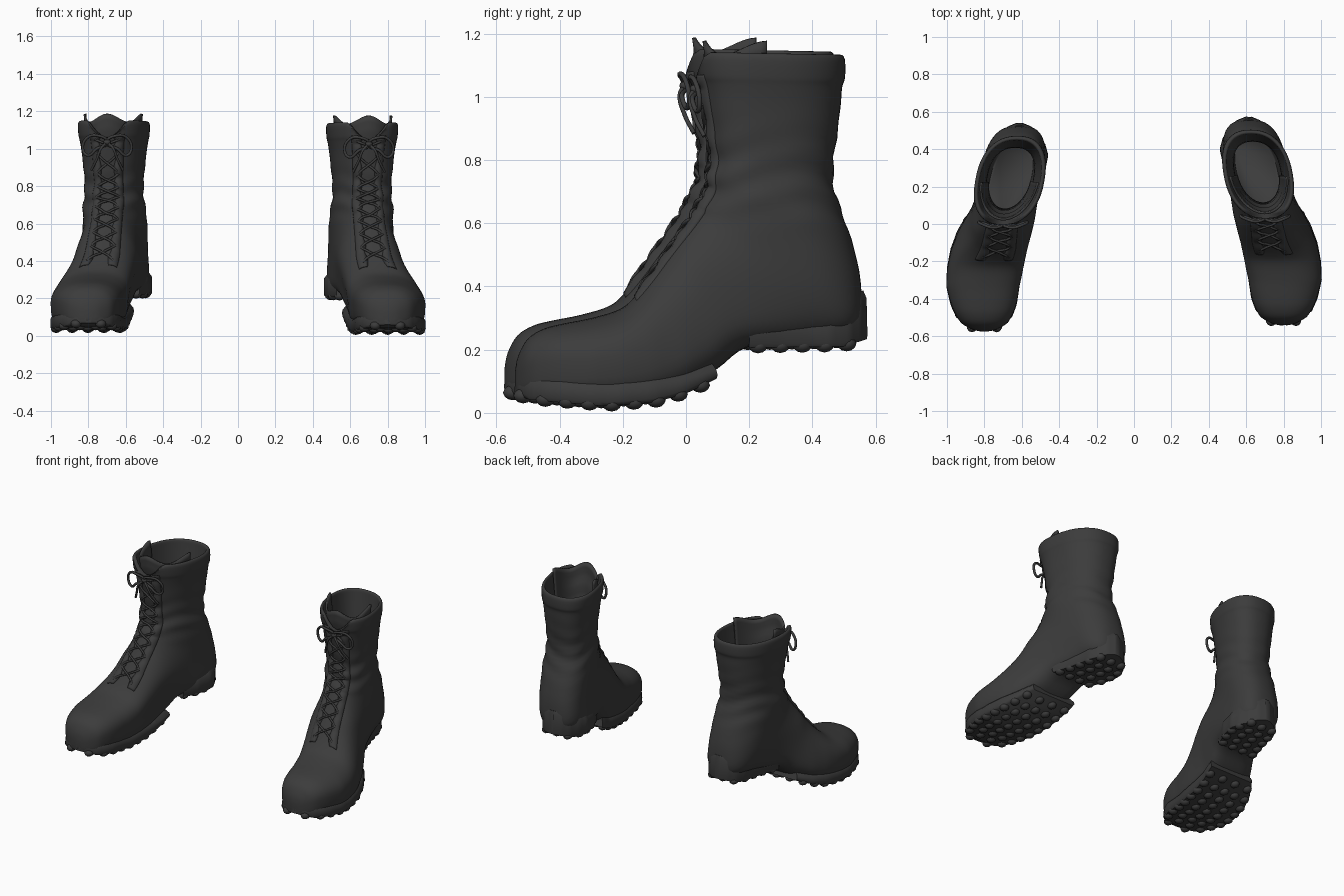
import bpy, bmesh, math
from mathutils import Vector, Matrix

if "Cube" in bpy.data.objects:
    bpy.data.objects.remove(bpy.data.objects["Cube"])

leather = bpy.data.materials.new("black_leather")
leather.diffuse_color = (0.045, 0.045, 0.045, 1)
leather.use_nodes = True
leather.node_tree.nodes["Principled BSDF"].inputs["Base Color"].default_value = leather.diffuse_color

# Cross-sections: sole/back point (y, z), top/front point (y, z), half width
STATIONS = [
    (-.541, .08, -.541, .13, .02), (-.533, .06, -.531, .18, .06), (-.50, .05, -.50, .235, .118),
    (-.45, .05, -.45, .266, .152), (-.39, .045, -.39, .282, .175), (-.30, .04, -.30, .300, .194),
    (-.20, .04, -.21, .328, .201), (-.10, .05, -.16, .37, .198), (.0, .08, -.112, .43, .188),
    (.10, .14, -.07, .49, .178), (.20, .21, -.03, .545, .172), (.40, .23, .005, .60, .166),
    (.54, .27, .035, .65, .163), (.553, .41, .06, .70, .164), (.523, .55, .075, .74, .164),
    (.487, .65, .08, .78, .156), (.464, .75, .08, .83, .151), (.477, .87, .07, .90, .158),
    (.489, .97, .055, .99, .168), (.494, 1.03, .045, 1.04, .177), (.503, 1.06, .035, 1.07, .183),
    (.502, 1.12, .03, 1.13, .184), (.485, 1.13, .045, 1.138, .166), (.475, 1.08, .06, 1.08, .157),
    (.44, .78, .11, .85, .125), (.49, .45, .09, .62, .125), (.46, .34, .10, .42, .11)]
FOOT_CX = [(-.6, .80), (-.5, .80), (-.3, .808), (-.2, .797), (-.1, .782), (0, .758), (.1, .718),
           (.2, .672), (.3, .632), (.4, .608), (.5, .612), (.6, .612)]
SOLE_W = [(-.543, .012), (-.533, .065), (-.5, .122), (-.45, .156), (-.4, .177), (-.3, .196),
          (-.2, .203), (-.1, .199), (0, .186), (.06, .174), (.10, .162)]
SOLE_Z = [(-.55, .062), (-.5, .042), (-.4, .033), (-.25, .021), (-.1, .033), (0, .06), (.10, .108)]
HEEL_W = [(.2, .145), (.3, .153), (.4, .150), (.46, .136), (.52, .103), (.555, .062), (.574, .015)]
HEEL_Z = [(.2, .206), (.5, .210), (.58, .235)]


def lerp(table, y):
    for (a, va), (b, vb) in zip(table, table[1:]):
        if y <= b:
            t = max(0, (y - a) / (b - a))
            return va + (vb - va) * t
    return table[-1][1]


def centre(y, z):
    t = min(1, max(0, (z - .15) / .3))
    t = t * t * (3 - 2 * t)
    return (1 - t) * lerp(FOOT_CX, y) + t * (.612 + .17 * (.57 - y))


def station(s):
    n = len(STATIONS)
    i = min(int(s), n - 2)
    t = s - i
    p = [STATIONS[min(max(i + k, 0), n - 1)] for k in (-1, 0, 1, 2)]
    return [.5 * (2 * b + (c - a) * t + (2 * a - 5 * b + 4 * c - d) * t * t
                  + (3 * b - a - 3 * c + d) * t ** 3) for a, b, c, d in zip(*p)]


def surf(s, a):
    """Point on the leather; angle 0 is the front/top centre line."""
    by, bz, ty, tz, w = station(s)
    c, d = math.cos(a), math.sin(a)
    boxy = 1.5 * min(1, max(0, (13.5 - s) / 3)) * min(1, max(0, -c * 3))
    e = 2 / (2.35 + boxy)
    u = math.copysign(abs(c) ** e, c)
    v = math.copysign(abs(d) ** e, d)
    z = (bz + tz) / 2 + (tz - bz) / 2 * u
    if 12 < s < 21:  # ankle creases
        g = .028 * math.exp(-((z - .74) / .13) ** 2) * math.sin(58 * z + 2.2 * math.sin(2 * a + .6))
        u, v = u * (1 + g), v * (1 + g)
    y = (by + ty) / 2 + (ty - by) / 2 * u
    if s > 18:  # open notch at the front of the collar
        aa = abs((a + math.pi) % (2 * math.pi) - math.pi)
        z = min(z, 1.05 + .1 * (aa / .62) ** 1.5)
    return Vector((centre(y, z) + w * v, y, z))


def lifted(s, a, h):
    p = surf(s, a)
    n = (surf(s + .05, a) - surf(s - .05, a)).cross(surf(s, a + .05) - surf(s, a - .05)).normalized()
    by, bz, ty, tz, w = station(s)
    y, z = (by + ty) / 2, (bz + tz) / 2
    if n.dot(p - Vector((centre(y, z), y, z))) < 0:
        n = -n
    return p + n * h


def add_mesh(name, verts, faces, place, angle=60, thick=0):
    bm = bmesh.new()
    vs = [bm.verts.new(place(v)) for v in verts]
    for f in faces:
        bm.faces.new([vs[i] for i in f])
    bmesh.ops.recalc_face_normals(bm, faces=bm.faces)
    return finish(name, bm, angle, thick)


def finish(name, bm, angle, thick=0):
    me = bpy.data.meshes.new(name)
    bm.to_mesh(me)
    bm.free()
    me.materials.append(leather)
    me.shade_smooth()
    me.set_sharp_from_angle(angle=math.radians(angle))
    ob = bpy.data.objects.new(name, me)
    bpy.context.collection.objects.link(ob)
    if thick:
        m = ob.modifiers.new("thickness", 'SOLIDIFY')
        m.thickness, m.offset = thick, 0
    return ob


def grid_faces(rows, cols, wrap=False):
    return [(r * cols + c, r * cols + (c + 1) % cols, (r + 1) * cols + (c + 1) % cols, (r + 1) * cols + c)
            for r in range(rows - 1) for c in range(cols if wrap else cols - 1)]


def slab(name, widths, bottoms, top, place):
    verts, n = [], 40
    y0, y1 = widths[0][0], widths[-1][0]
    mid = (y0 + y1) / 2
    for i in range(n + 1):
        y = mid - (y1 - y0) / 2 * math.cos(math.pi * i / n)
        w, zb, zt = lerp(widths, y), lerp(bottoms, y), top(y)
        prof = ((.86, .93, zt + .025), (.985, .985, zt), (1, 1, zb + .012), (.95, .99, zb))
        for sx, part in ((1, prof), (-1, prof[::-1])):
            for k, ky, z in part:
                verts.append((lerp(FOOT_CX, y) + sx * w * k, mid + (y - mid) * ky, z))
    faces = grid_faces(n + 1, 8, True) + [tuple(range(8)), tuple(range(n * 8, n * 8 + 8))]
    add_mesh(name, verts, faces, place, 50)


def lugs(name, widths, bottoms, place):
    bm = bmesh.new()
    y, end = widths[0][0] + .028, widths[-1][0] - .02
    while y < end:
        w = max(0, lerp(widths, y) - .03)
        count = max(1, int(w * 2 / .074) + 1)
        for i in range(count):
            x = lerp(FOOT_CX, y) + (w * (2 * i / (count - 1) - 1) if count > 1 else 0)
            c = place((x, y, lerp(bottoms, y) + .006))
            bmesh.ops.create_icosphere(bm, subdivisions=2, radius=1,
                                       matrix=Matrix.Translation(c) @ Matrix.Diagonal((.029, .031, .024, 1)))
        y += .07
    finish(name, bm, 60)


def tube(name, paths, radius, place, cyclic=False):
    cu = bpy.data.curves.new(name, 'CURVE')
    cu.dimensions, cu.bevel_depth, cu.bevel_resolution, cu.resolution_u = '3D', radius, 2, 6
    cu.use_fill_caps = True
    for path in paths:
        sp = cu.splines.new('BEZIER')
        sp.bezier_points.add(len(path) - 1)
        sp.use_cyclic_u = cyclic
        for b, p in zip(sp.bezier_points, path):
            b.co = place(p)
            b.handle_left_type = b.handle_right_type = 'AUTO'
    cu.materials.append(leather)
    bpy.context.collection.objects.link(bpy.data.objects.new(name, cu))


def boot(side, label, dy, dz):
    place = lambda p: Vector((side * p[0], p[1] + dy, p[2] + dz))
    # leather upper with its lining
    n, sub = 48, 4
    rows = (len(STATIONS) - 1) * sub + 1
    verts = [surf(r / sub, 2 * math.pi * c / n) for r in range(rows) for c in range(n)]
    faces = grid_faces(rows, n, True) + [tuple(range(n)), tuple(range((rows - 1) * n, rows * n))]
    add_mesh(label + "_upper", verts, faces, place, 80)
    # sole, heel and tread
    slab(label + "_sole", SOLE_W, SOLE_Z, lambda y: lerp(SOLE_Z, y) + .06 - .03 * max(0, y + .1) / .2, place)
    slab(label + "_heel", HEEL_W, HEEL_Z, lambda y: .30 + .32 * max(0, y - .38), place)
    lugs(label + "_sole_lugs", SOLE_W, SOLE_Z, place)
    lugs(label + "_heel_lugs", HEEL_W, HEEL_Z, place)
    # tongue rising above the collar, with soft folds
    verts = []
    for r in range(13):
        for c in range(33):
            a, t = -1.5 + 3 * c / 32, r / 12
            top = 1.155 + .022 * math.cos(4.1 * a)
            y = .27 - (.16 + .055 * t + .004 * math.sin(18 * t)) * math.cos(a)
            verts.append((centre(y, 1) + (.115 + .037 * t) * math.sin(a), y, .8 + (top - .8) * t))
    add_mesh(label + "_tongue", verts, grid_faces(13, 33), place, 60, .012)
    # scalloped lacing flaps
    s0, s1, m = 7, 20, 78
    for k, flap in ((-1, "inner"), (1, "outer")):
        verts = []
        for i in range(m + 1):
            s = s0 + (s1 - s0) * i / m
            wave = abs(math.sin(math.pi * (s - s0) / 1.3))
            for a, h in ((.22 - .06 * wave, .002), (.25, .005 + .007 * wave), (.35, .006 + .006 * wave),
                         (.43, .003), (.48, -.005)):
                verts.append(lifted(s, k * a, h))
        add_mesh(label + "_" + flap + "_lace_flap", verts, grid_faces(m + 1, 5), place, 60, .005)
    # crossed laces
    laces = []
    for i in range(9):
        s = 7.4 + 1.3 * i
        for k in (-1, 1):
            laces.append([lifted(s, -k * .3, .009), lifted(s + .3, -k * .17, .011),
                          lifted(s + .65, 0, .006 + .003 * k), lifted(s + 1, k * .17, .011),
                          lifted(s + 1.3, k * .3, .009)])
    tube(label + "_laces", laces, .0065, place)
    # bow with two loops and two tails
    c = Vector((.70, .028, 1.025))
    loops, tails = [], []
    for k in (-1, 1):
        loops.append([c + Vector((k * x, y, z)) for x, y, z in
                      ((0, 0, 0), (.05, -.015, .035), (.105, .0, .025), (.13, .015, -.035),
                       (.105, .01, -.07), (.055, -.008, -.035))])
        tails.append([c + Vector((k * x, y, z)) for x, y, z in
                      ((0, 0, 0), (.03, -.015, -.03), (.055, 0, -.09), (.085, .03, -.15))])
    tube(label + "_bow_loops", loops, .008, place, True)
    tube(label + "_bow_tails", tails, .007, place)
    bm = bmesh.new()
    bmesh.ops.create_icosphere(bm, subdivisions=2, radius=1,
                               matrix=Matrix.Translation(place(c)) @ Matrix.Diagonal((.02, .016, .016, 1)))
    finish(label + "_bow_knot", bm, 60)


boot(1, "right_boot", 0, 0)
boot(-1, "left_boot", -.033, .01)
